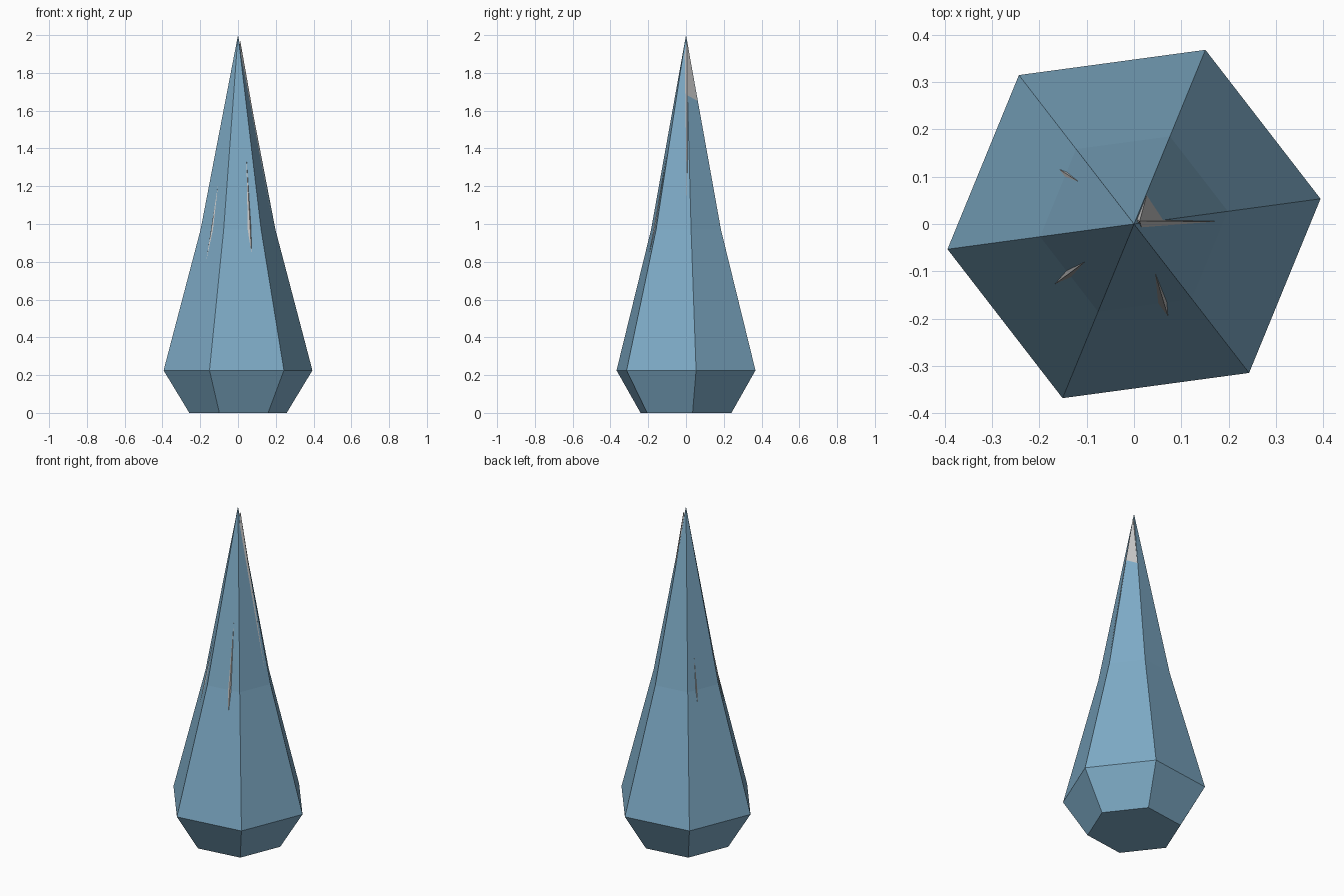
import bpy
import bmesh
from math import cos, sin, radians, tau

cube = bpy.data.objects.get("Cube")
if cube:
    bpy.data.objects.remove(cube, do_unlink=True)


def make_material(name, color):
    mat = bpy.data.materials.new(name)
    mat.use_nodes = True
    mat.diffuse_color = color
    mat.node_tree.nodes["Principled BSDF"].inputs["Base Color"].default_value = color
    return mat


def faceted_spike(name, sides, turn, rings, tip, mat):
    """Loft flat-sided (radius, height) rings upward and close them at a tip."""
    bm = bmesh.new()
    loops = []
    for radius, height in rings:
        angles = [radians(turn) + tau * i / sides for i in range(sides)]
        loops.append([bm.verts.new((radius * cos(a), radius * sin(a), height))
                      for a in angles])
    bm.faces.new(reversed(loops[0]))
    for low, high in zip(loops, loops[1:]):
        for i in range(sides):
            j = (i + 1) % sides
            bm.faces.new((low[i], low[j], high[j], high[i]))
    apex = bm.verts.new(tip)
    for i in range(sides):
        bm.faces.new((loops[-1][i], loops[-1][(i + 1) % sides], apex))
    bmesh.ops.recalc_face_normals(bm, faces=bm.faces)
    mesh = bpy.data.meshes.new(name)
    bm.to_mesh(mesh)
    bm.free()
    mesh.materials.append(mat)
    obj = bpy.data.objects.new(name, mesh)
    bpy.context.collection.objects.link(obj)
    return obj


blue = make_material("crystal blue", (0.21, 0.41, 0.57, 1))
grey = make_material("pale grey", (0.55, 0.55, 0.55, 1))

# Six-sided crystal with a narrow foot, wide shoulder and slim waist
faceted_spike("crystal_shell", 6, 7.7,
              [(0.26, 0), (0.3975, 0.225), (0.2, 0.97)], (0, 0, 2), blue)

# Five-sided core whose edges break through the shell as thin slivers
faceted_spike("crystal_core", 5, 1,
              [(0.308, 0.3)], (0.012, 0.006, 1.97), grey)
